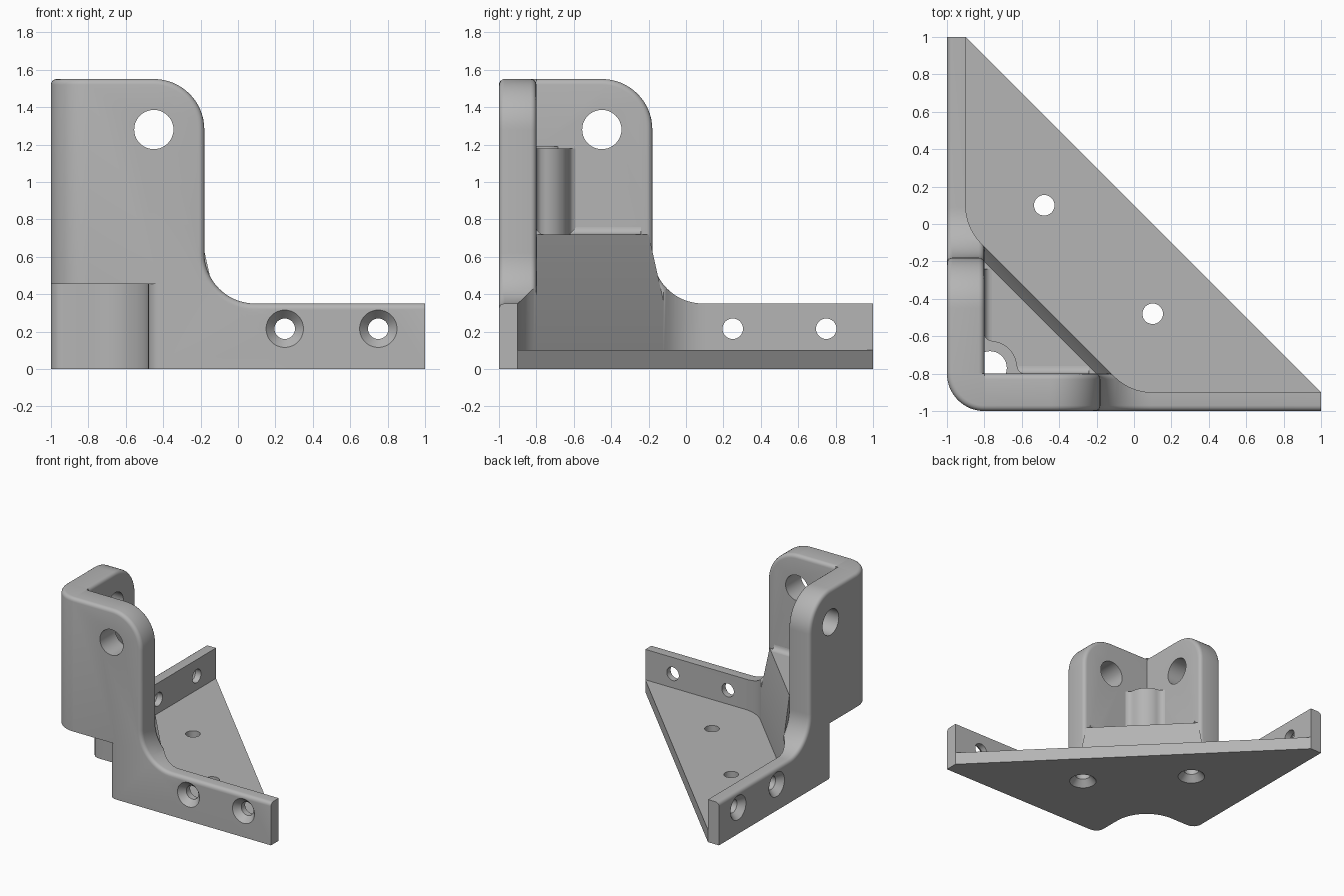
import bpy, bmesh
from math import sin, cos, radians, pi
from mathutils import Matrix, Vector

if "Cube" in bpy.data.objects:
    bpy.data.objects.remove(bpy.data.objects["Cube"])

grey = bpy.data.materials.new("plain grey")
grey.use_nodes = True
COLOR = (0.46, 0.46, 0.46, 1)
grey.diffuse_color = COLOR
grey.node_tree.nodes["Principled BSDF"].inputs["Base Color"].default_value = COLOR

SWAP = Matrix(((0, 1, 0, 0), (1, 0, 0, 0), (0, 0, 1, 0), (0, 0, 0, 1)))
AXIS = -0.77      # x and y of the vertical bore


def arc(cx, cy, r, a, b, n=12):
    angles = [radians(a + (b - a) * i / n) for i in range(n + 1)]
    return [(cx + r * cos(t), cy + r * sin(t)) for t in angles]


def finish(bm, name):
    bmesh.ops.recalc_face_normals(bm, faces=bm.faces)
    mesh = bpy.data.meshes.new(name)
    bm.to_mesh(mesh)
    bm.free()
    mesh.materials.append(grey)
    ob = bpy.data.objects.new(name, mesh)
    bpy.context.collection.objects.link(ob)
    return ob


def prism(name, pts, lo, hi, axis="z", rounded=None):
    """Extrude a 2D outline along an axis, rounding the edges a rule picks."""
    place = {"z": lambda u, v, w: (u, v, w),
             "y": lambda u, v, w: (u, w, v)}[axis]
    bm = bmesh.new()
    low = [bm.verts.new(place(u, v, lo)) for u, v in pts]
    high = [bm.verts.new(place(u, v, hi)) for u, v in pts]
    bm.faces.new(low)
    bm.faces.new(high)
    for i in range(len(pts)):
        j = (i + 1) % len(pts)
        bm.faces.new((low[i], low[j], high[j], high[i]))
    bmesh.ops.recalc_face_normals(bm, faces=bm.faces)
    if rounded:
        edges = [e for e in bm.edges if rounded(e.verts[0].co, e.verts[1].co)]
        bmesh.ops.bevel(bm, geom=edges, offset=0.03, segments=4,
                        profile=0.5, affect="EDGES")
    return finish(bm, name)


def drill(profile, loc, direction):
    """Turned cutter: (radius, depth) points around the given direction."""
    bm = bmesh.new()
    vs = [bm.verts.new((r, 0, d)) for r, d in profile]
    es = [bm.edges.new(pair) for pair in zip(vs, vs[1:])]
    bmesh.ops.spin(bm, geom=vs + es, cent=(0, 0, 0), axis=(0, 0, 1),
                   angle=2 * pi, steps=40)
    bmesh.ops.remove_doubles(bm, verts=bm.verts, dist=1e-4)
    turn = Vector((0, 0, 1)).rotation_difference(Vector(direction)).to_matrix().to_4x4()
    bm.transform(Matrix.Translation(loc) @ turn)
    return finish(bm, "cutter")


def select(ob):
    bpy.ops.object.select_all(action="DESELECT")
    ob.select_set(True)
    bpy.context.view_layer.objects.active = ob


def cut(ob, cutters, operation="DIFFERENCE"):
    select(ob)
    for c in cutters:
        m = ob.modifiers.new("cut", "BOOLEAN")
        m.object, m.operation, m.solver = c, operation, "EXACT"
        bpy.ops.object.modifier_apply(modifier=m.name)


def mirrored(ob, name):
    other = ob.copy()
    other.data = ob.data.copy()
    other.name = name
    other.data.transform(SWAP)
    other.data.flip_normals()
    bpy.context.collection.objects.link(other)
    return other


def both(half):
    """Complete an outline that is symmetric about the x = y diagonal."""
    return half + [(y, x) for x, y in reversed(half)]


# Cutters: corner notch, vertical bore, screw holes, wall thickness outline
notch = prism("notch", both([(-1.1, -1.1), (-0.41, -1.1)] + arc(-0.41, -0.93, 0.07, 270, 180, 6)
              + arc(AXIS, AXIS, 0.29, 0, 45))[1:], -0.1, 0.455)
bore = drill([(0, 0), (0.09, 0), (0.09, 0.79), (0, 0.79)], (AXIS, AXIS, 0.4), (0, 0, 1))
sink = [(0, -0.1), (0.1, -0.1), (0.1, 0), (0.055, 0.05), (0.055, 0.3), (0, 0.3)]
wall_holes = [drill(sink, (x, -1, 0.215), (0, 1, 0)) for x in (0.25, 0.75)]
wall_holes.append(drill([(0, -0.1), (0.105, -0.1), (0.105, 0.4), (0, 0.4)],
                        (-0.45, -1, 1.28), (0, 1, 0)))
floor_holes = [drill(sink, (x, y, 0), (0, 0, 1)) for x, y in ((-0.48, 0.1), (0.1, -0.48))]
outline = prism("outline", [(-1.2, -1.2), (1.2, -1.2), (1.2, -0.9)]
                + arc(0.1, -0.61, 0.29, 270, 225) + [(-0.22, -0.7), (-1.2, -0.7)], -0.2, 1.8)

# Wall with a tall upright sweeping down to a low flange
profile = [(-0.8, 0), (-0.8, 1.55)] + arc(-0.45, 1.28, 0.27, 90, 0, 16) \
    + arc(0.09, 0.62, 0.27, 180, 270, 16) + [(1, 0.35), (1, 0)]


def on_top_path(a, b):
    flat = abs(a.y - b.y) < 1e-4
    return flat and min(a.z, b.z) > 0.3


front_wall = prism("front_wall", profile, -1, -0.8, "y", on_top_path)
cut(front_wall, [outline], "INTERSECT")
cut(front_wall, [notch, bore] + wall_holes)
right_wall = mirrored(front_wall, "right_wall")

# Rounded corner joining both uprights


def on_post_rim(a, b):
    return all(v.z > 1.5 and abs(Vector((v.x + 0.8, v.y + 0.8)).length - 0.2) < 1e-3
               for v in (a, b))


def rim_arc_only(a, b):
    return on_post_rim(a, b) and (a - b).length < 0.1


corner_post = prism("corner_post", [(-0.8, -0.8)] + arc(-0.8, -0.8, 0.2, 180, 270, 16),
                    0, 1.55, "z", rim_arc_only)
cut(corner_post, [notch, bore])

# Triangular floor plate
floor_plate = prism("floor_plate", [(-0.9, -0.9), (1, -0.9), (-0.9, 1)], 0, 0.1)
cut(floor_plate, [notch] + floor_holes)

# Gusset block: upright diagonal face below, leaning face above
bm = bmesh.new()
rings = []
for z, diag in ((0, -0.92), (0.36, -0.92), (0.72, -1.0)):
    rings.append([bm.verts.new(p) for p in
                  ((-0.8, -0.8, z), (diag + 0.8, -0.8, z), (-0.8, diag + 0.8, z))])
bm.faces.new(rings[0])
bm.faces.new(rings[-1])
for r, s in zip(rings, rings[1:]):
    for i in range(3):
        j = (i + 1) % 3
        bm.faces.new((r[i], r[j], s[j], s[i]))
gusset = finish(bm, "gusset")
cut(gusset, [notch, bore])

# Boss around the bore, blending into both walls
boss = prism("bore_boss", [(-0.8, -0.8)] + both([(-0.59, -0.8), (-0.607, -0.793), (-0.622, -0.775)]
             + arc(AXIS, AXIS, 0.145, 8, 45, 8)[:-1]), 0.6, 1.18)
cut(boss, [bore])

# Coves where the gusset top meets the walls
bm = bmesh.new()
cove_pts = [(-0.8, 0.72)] + arc(-0.76, 0.76, 0.04, 270, 180, 6)
ends = [[bm.verts.new((x, y, z)) for y, z in cove_pts] for x in (-0.62, -0.24)]
for ring in ends:
    bm.faces.new(ring)
for i in range(len(cove_pts)):
    j = (i + 1) % len(cove_pts)
    bm.faces.new((ends[0][i], ends[0][j], ends[1][j], ends[1][i]))
front_cove = finish(bm, "front_cove")
right_cove = mirrored(front_cove, "right_cove")

# Remove the cutters and smooth the rounded faces
for c in [notch, bore, outline] + wall_holes + floor_holes:
    bpy.data.objects.remove(c)
for ob in (front_wall, right_wall, corner_post, floor_plate, gusset, boss, front_cove, right_cove):
    select(ob)
    bpy.ops.object.shade_smooth_by_angle(angle=radians(30))
